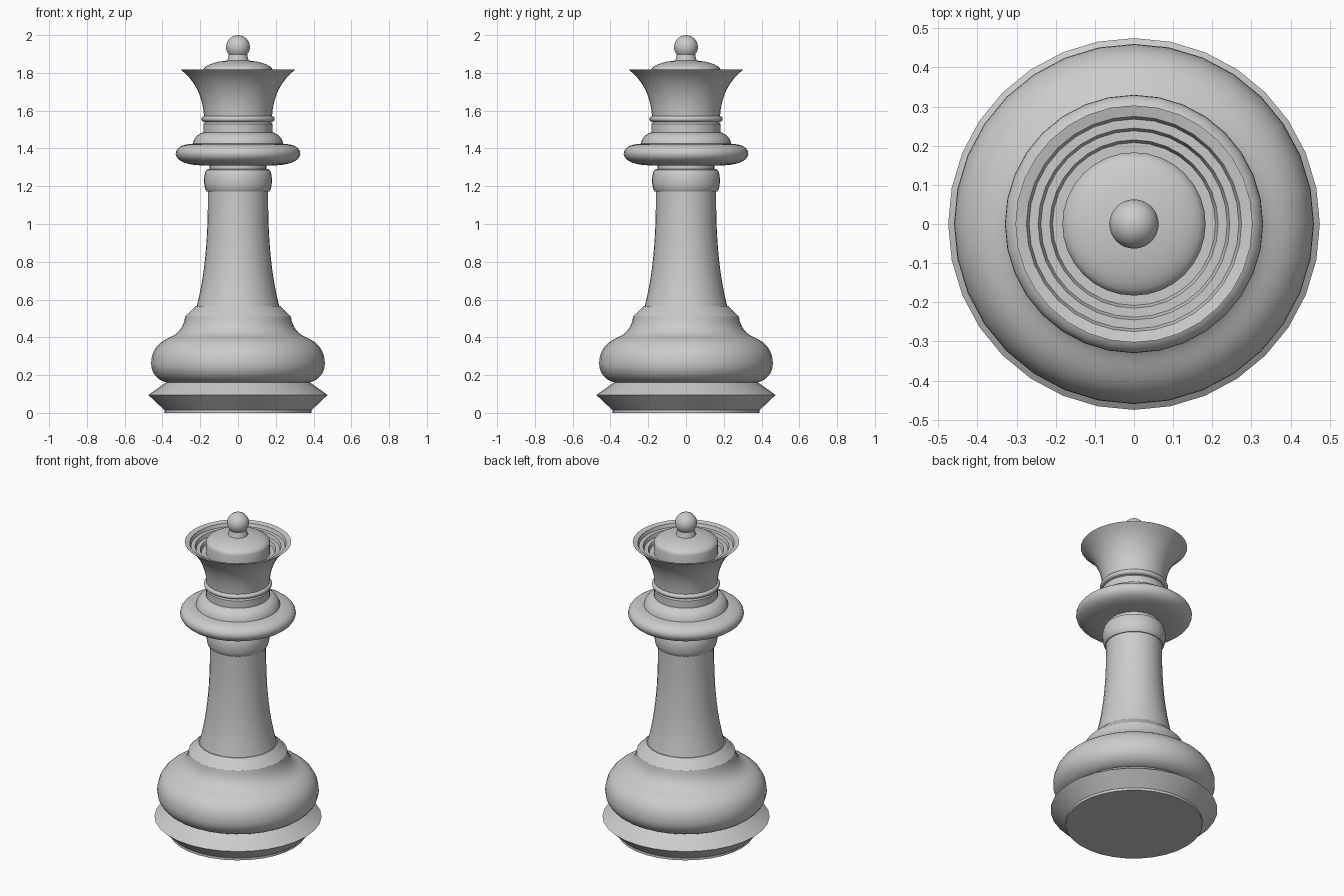
import bpy
import bmesh
import math
from mathutils import Vector

cube = bpy.data.objects.get("Cube")
if cube:
    bpy.data.objects.remove(cube)

SIDES = 32
AXIS = Vector((0, 0, 1))
COLOUR = (0.6, 0.6, 0.6, 1)

grey = bpy.data.materials.new("plain grey")
grey.use_nodes = True
grey.diffuse_color = COLOUR
grey.node_tree.nodes["Principled BSDF"].inputs["Base Color"].default_value = COLOUR


def bend(start, pull, end, steps=8):
    """Profile points on a smooth curve from start to end, drawn towards pull."""
    start, pull, end = Vector(start), Vector(pull), Vector(end)
    fractions = [step / steps for step in range(steps + 1)]
    return [start.lerp(pull, t).lerp(pull.lerp(end, t), t) for t in fractions]


def arc(radius, height, wide, tall, first, last, steps=8):
    """Profile points on part of an ellipse, with angles in degrees from outward."""
    points = []
    for step in range(steps + 1):
        angle = math.radians(first + (last - first) * step / steps)
        points.append((radius + wide * math.cos(angle), height + tall * math.sin(angle)))
    return points


def turned(name, profile):
    """Spin a (radius, height) profile round the vertical axis and shade it."""
    bm = bmesh.new()
    verts = [bm.verts.new((radius, 0, height)) for radius, height in profile]
    edges = [bm.edges.new(pair) for pair in zip(verts, verts[1:])]
    bmesh.ops.spin(bm, geom=verts + edges, cent=(0, 0, 0), axis=AXIS,
                   angle=math.tau, steps=SIDES, use_merge=False)
    bmesh.ops.remove_doubles(bm, verts=bm.verts, dist=0.0001)
    # Cap any open end of the turned surface
    rims = [edge for edge in bm.edges if edge.is_boundary]
    bmesh.ops.holes_fill(bm, edges=rims, sides=SIDES)
    bmesh.ops.recalc_face_normals(bm, faces=bm.faces)

    mesh = bpy.data.meshes.new(name)
    bm.to_mesh(mesh)
    bm.free()
    mesh.materials.append(grey)
    part = bpy.data.objects.new(name, mesh)
    bpy.context.collection.objects.link(part)
    bpy.ops.object.select_all(action="DESELECT")
    part.select_set(True)
    bpy.context.view_layer.objects.active = part
    bpy.ops.object.shade_smooth_by_angle(angle=math.radians(30))


# Foot with a sharp flared edge
foot_radius = 0.39
turned("foot", [(foot_radius, 0), (foot_radius, 0.015), (0.475, 0.095),
                (foot_radius, 0.155), (0.37, 0.17)])

# Rounded base bulge, sweeping up into a shoulder
bulge_side = (0.46, 0.26)
bulge_top = (0.36, 0.4)
shoulder = (0.28, 0.51)
turned("base_bulge",
       arc(0.36, 0.26, 0.1, 0.1, -90, 0)
       + bend(bulge_side, (0.46, 0.36), bulge_top)
       + bend(bulge_top, (0.29, 0.43), shoulder)
       + [(0.225, 0.565)])

# Tapering shaft
turned("shaft", bend((0.22, 0.56), (0.155, 0.8), (0.16, 1.18)))

# Collar at the top of the shaft, with a narrow neck above
turned("shaft_collar", arc(0.16, 1.23, 0.02, 0.06, -75, 90))
turned("upper_neck", [(0.15, 1.28), (0.15, 1.33)])

# Wide disc and the rounded step above it
disc_edge = (0.33, 1.37)
disc_top = (0.24, 1.425)
turned("wide_disc",
       bend((0.17, 1.31), (0.32, 1.31), disc_edge)
       + bend(disc_edge, (0.33, 1.42), disc_top))
turned("disc_step", bend(disc_top, (0.23, 1.47), (0.185, 1.485)))

# Crown neck with a thin bead round it
turned("crown_neck", [(0.182, 1.47), (0.182, 1.53), (0.175, 1.54), (0.175, 1.6)])
turned("neck_bead", arc(0.175, 1.556, 0.019, 0.016, -90, 90))

# Flared crown, stepping down in rings inside the rim
crown = bend((0.18, 1.57), (0.19, 1.73), (0.303, 1.817))
for ring in range(3):
    radius = 0.275 - 0.03 * ring
    height = 1.81 - 0.02 * ring
    crown += [(radius, height), (radius - 0.007, height - 0.02)]
turned("crown", crown)

# Domed cap seated in the crown
dome_radius = 0.183
turned("crown_dome",
       [(dome_radius, 1.74)] + arc(0, 1.815, dome_radius, 0.053, 0, 90))

# Round knob on a short flared stem
ball_radius = 0.063
turned("knob",
       [(0.058, 1.86)]
       + arc(0, 2 - ball_radius, ball_radius, ball_radius, -40, 90, steps=12))
